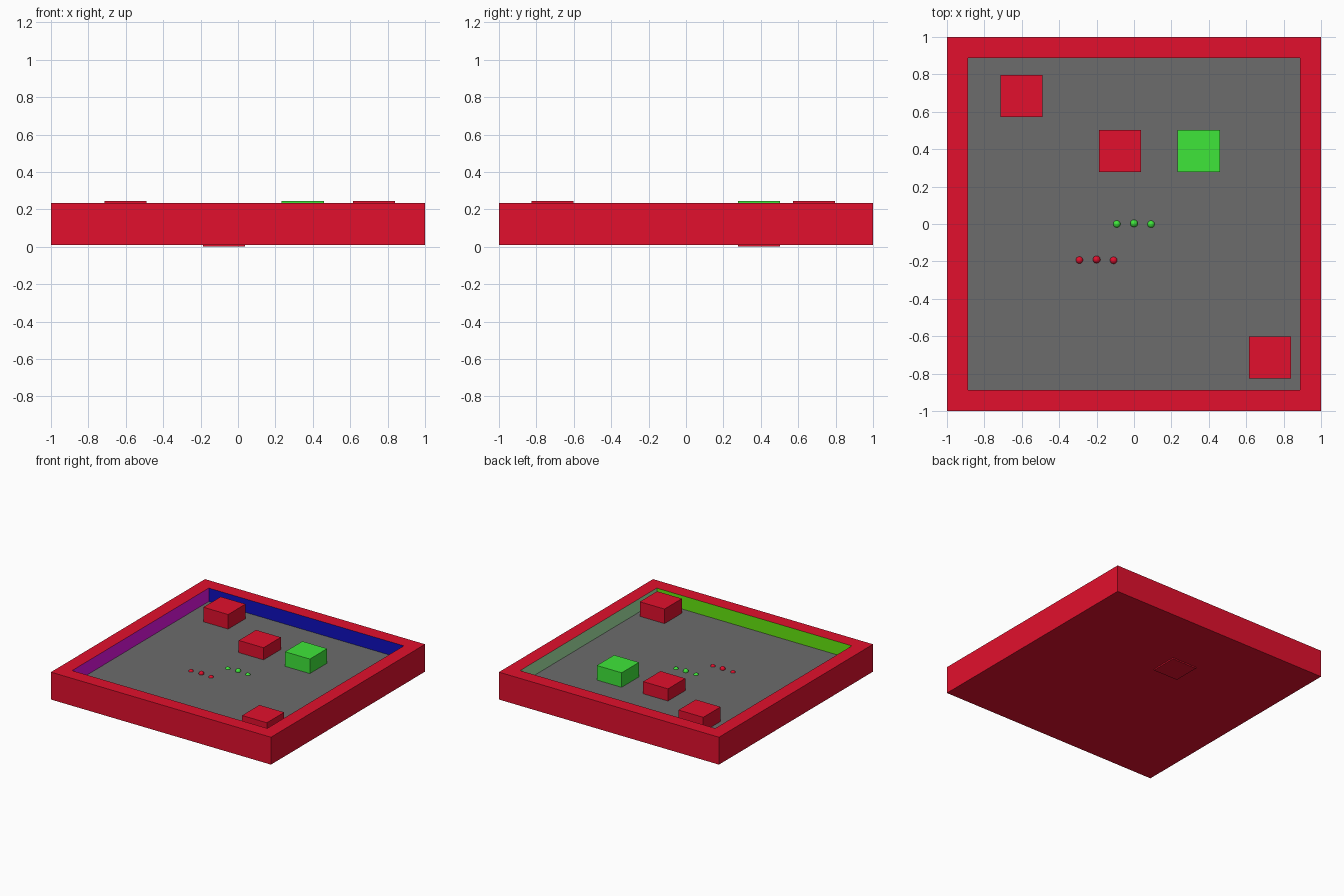
import bpy, bmesh
from mathutils import Matrix, Vector

if "Cube" in bpy.data.objects:
    bpy.data.objects.remove(bpy.data.objects["Cube"])


def material(name, rgb):
    # on-screen 0-255 colour to linear
    lin = [(c / 255 / 12.92) if c < 11 else ((c / 255 + 0.055) / 1.055) ** 2.4 for c in rgb]
    m = bpy.data.materials.new(name)
    m.diffuse_color = (*lin, 1)
    m.use_nodes = True
    m.node_tree.nodes["Principled BSDF"].inputs["Base Color"].default_value = m.diffuse_color
    return m


RED = material("red", (226, 16, 45))
GREEN = material("green", (63, 230, 58))
GREY = material("dark_grey", (108, 108, 108))
BLUE = material("blue", (15, 15, 190))
PURPLE = material("purple", (228, 20, 228))
SAGE = material("sage", (168, 232, 168))
LIME = material("lime", (100, 230, 15))


def finish(bm, name, mats):
    me = bpy.data.meshes.new(name)
    bm.to_mesh(me)
    bm.free()
    for m in mats:
        me.materials.append(m)
    ob = bpy.data.objects.new(name, me)
    bpy.context.collection.objects.link(ob)
    return ob


# Tray: a slab with a recessed floor, each inner wall its own colour
Z0, Z1, FLOOR = 0.01, 0.235, 0.125
bm = bmesh.new()
bmesh.ops.create_cube(bm, size=1, matrix=Matrix.Translation((0, 0, (Z0 + Z1) / 2))
                      @ Matrix.Diagonal((2, 2, Z1 - Z0, 1)))
top = max(bm.faces, key=lambda f: f.calc_center_median().z)
bmesh.ops.inset_region(bm, faces=[top], thickness=0.16)
floor = bmesh.ops.extrude_discrete_faces(bm, faces=[top])["faces"][0]
bmesh.ops.translate(bm, verts=floor.verts, vec=(0, 0, FLOOR - Z1))
bmesh.ops.recalc_face_normals(bm, faces=bm.faces)
floor.material_index = 1
for f in bm.faces:
    c = f.calc_center_median()
    if abs(f.normal.z) < 0.5 and max(abs(c.x), abs(c.y)) < 0.9:
        if abs(c.x) > abs(c.y):
            f.material_index = 3 if c.x < 0 else 4
        else:
            f.material_index = 2 if c.y > 0 else 5
finish(bm, "tray", [RED, GREY, BLUE, PURPLE, SAGE, LIME])


# Cube blocks sunk into the floor
def block(name, x, y, z, mat, size=0.225):
    bm = bmesh.new()
    bmesh.ops.create_cube(bm, size=size, matrix=Matrix.Translation((x, y, z)))
    finish(bm, name, [mat])


block("corner_block_back", -0.602, 0.684, 0.132, RED)
block("middle_block", -0.075, 0.39, 0.1125, RED)
block("green_block", 0.346, 0.39, 0.132, GREEN)
block("corner_block_front", 0.728, -0.713, 0.132, RED)


# Rows of three small balls; the outer two sit deeper in the floor
def ball_row(name, x, y, mat):
    for i, (dx, dy, z) in enumerate([(-0.092, -0.003, 0.119), (0, 0, 0.129), (0.091, -0.004, 0.119)]):
        bm = bmesh.new()
        bmesh.ops.create_uvsphere(bm, u_segments=32, v_segments=16, radius=0.02,
                                  matrix=Matrix.Translation((x + dx, y + dy, z)))
        for f in bm.faces:
            f.smooth = True
        finish(bm, f"{name}_{i + 1}", [mat])


ball_row("green_ball", 0, 0.003, GREEN)
ball_row("red_ball", -0.2, -0.19, RED)
